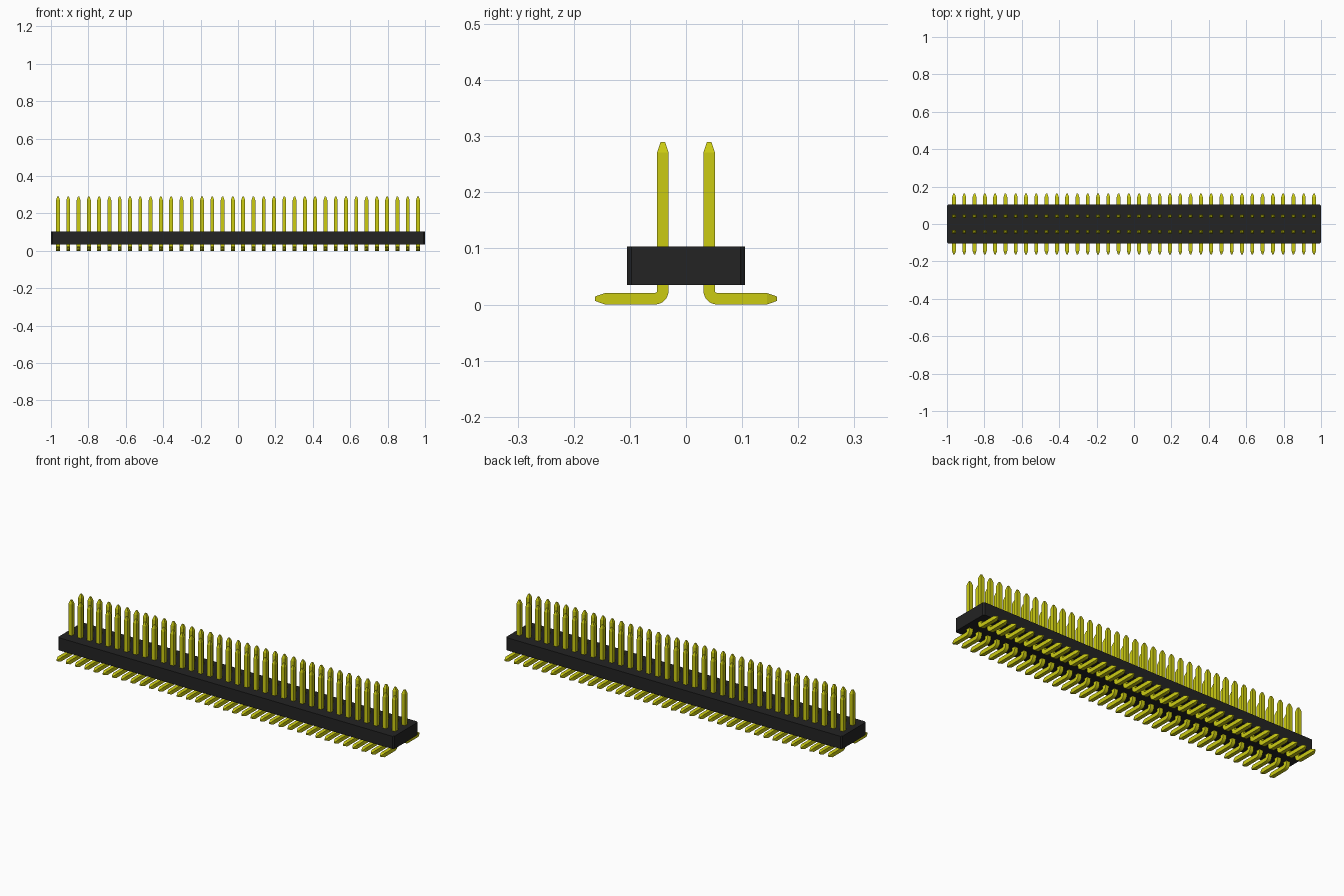
import bpy, bmesh, math
from mathutils import Vector

if "Cube" in bpy.data.objects:
    bpy.data.objects.remove(bpy.data.objects["Cube"], do_unlink=True)

PINS, PITCH, ROW_Y = 36, 0.055, 0.0413
HALF, TIP = 0.0103, 0.004        # half width of the wire and of its pointed ends
BEND = HALF + 0.004              # centreline radius of the bend


def material(name, rgb, roughness):
    m = bpy.data.materials.new(name)
    m.use_nodes = True
    m.diffuse_color = (*rgb, 1)
    node = m.node_tree.nodes["Principled BSDF"]
    node.inputs["Base Color"].default_value = (*rgb, 1)
    node.inputs["Roughness"].default_value = roughness
    return m


def make_object(name, bm, mat):
    bmesh.ops.recalc_face_normals(bm, faces=bm.faces)
    mesh = bpy.data.meshes.new(name)
    bm.to_mesh(mesh)
    bm.free()
    mesh.materials.append(mat)
    obj = bpy.data.objects.new(name, mesh)
    bpy.context.collection.objects.link(obj)
    return obj


black = material("black plastic", (0.017, 0.017, 0.017), 0.6)
yellow = material("yellow metal", (0.6, 0.6, 0.006), 0.5)

# Housing: long bar with chamfered upright corners
bm = bmesh.new()
bmesh.ops.create_cube(bm, size=1)
bmesh.ops.scale(bm, vec=(2, 0.21, 0.068), verts=bm.verts)
bmesh.ops.translate(bm, vec=(0, 0, 0.069), verts=bm.verts)
upright = [e for e in bm.edges if abs(e.verts[0].co.z - e.verts[1].co.z) > 0.01]
bmesh.ops.bevel(bm, geom=upright, offset=0.008, segments=1, affect='EDGES')
make_object("housing", bm, black)

# Pin path: (y, z, angle of the cross-section's outward direction, half width)
foot_z = HALF
path = [(ROW_Y, 0.29, 0, TIP), (ROW_Y, 0.271, 0, HALF)]
steps = 6
for i in range(steps + 1):
    a = math.radians(90) * i / steps
    path.append((ROW_Y + BEND * (1 - math.cos(a)),
                 foot_z + BEND * (1 - math.sin(a)), a, HALF))
path += [(0.144, foot_z, math.pi / 2, HALF), (0.162, foot_z, math.pi / 2, TIP)]

# Pin: square wire swept along the path
bm = bmesh.new()
rings = []
start_x = -PITCH * (PINS - 1) / 2
for y, z, a, h in path:
    centre = Vector((start_x, y, z))
    side = Vector((1, 0, 0)) * h
    out = Vector((0, math.cos(a), math.sin(a))) * h
    rings.append([bm.verts.new(centre + side * s + out * t)
                  for s, t in ((-1, -1), (1, -1), (1, 1), (-1, 1))])
for r0, r1 in zip(rings, rings[1:]):
    for k in range(4):
        n = (k + 1) % 4
        bm.faces.new((r0[k], r0[n], r1[n], r1[k]))
bm.faces.new(rings[0])
bm.faces.new(rings[-1])
pins = make_object("contact_pins", bm, yellow)

# Repeat along the housing, then mirror to the front row
array = pins.modifiers.new("row", 'ARRAY')
array.count = PINS
array.use_relative_offset = False
array.use_constant_offset = True
array.constant_offset_displace = (PITCH, 0, 0)
mirror = pins.modifiers.new("front row", 'MIRROR')
mirror.use_axis = (False, True, False)

# Smooth only the bends
bpy.ops.object.select_all(action='DESELECT')
pins.select_set(True)
bpy.context.view_layer.objects.active = pins
bpy.ops.object.shade_smooth_by_angle(angle=math.radians(18))
